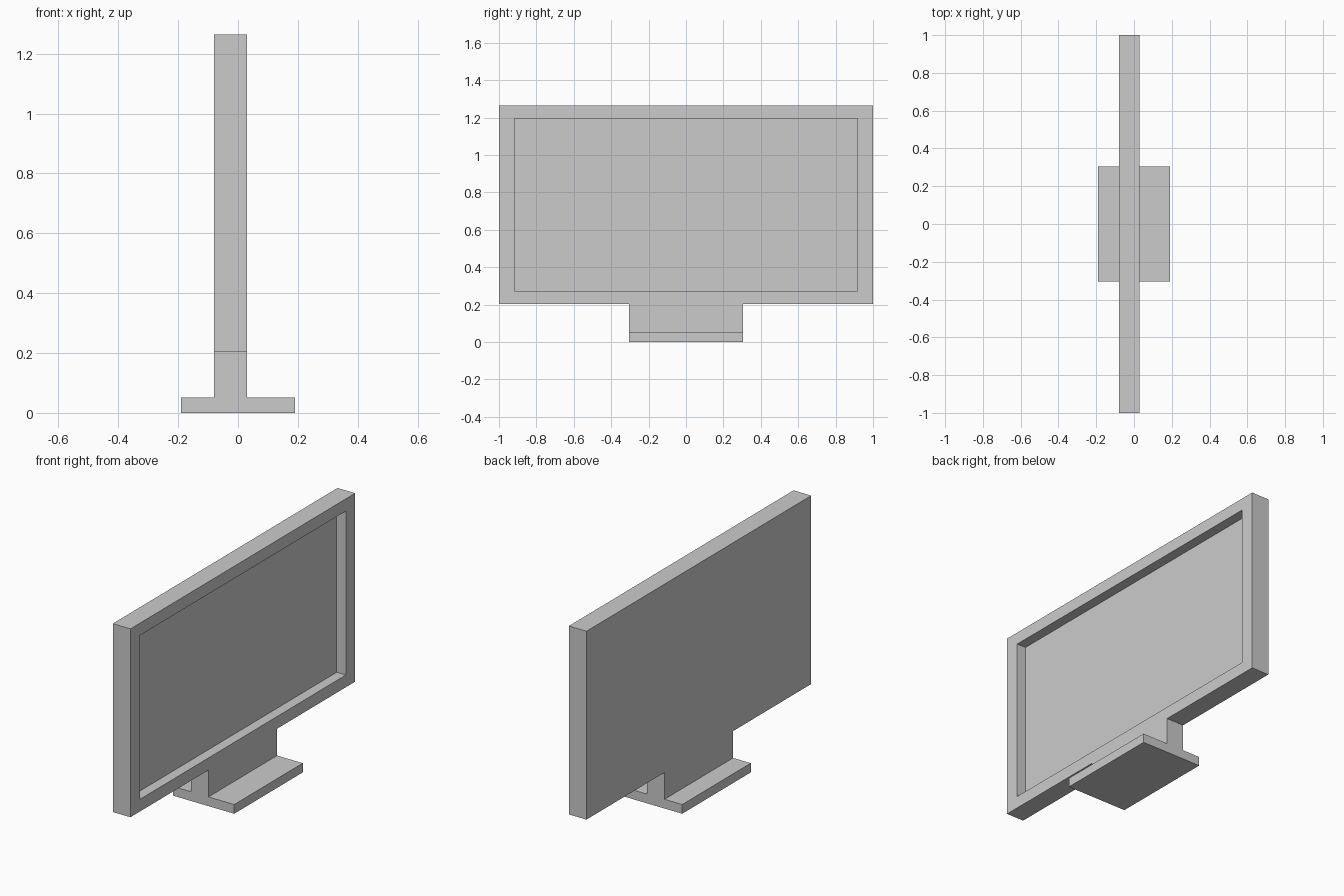
import bpy, bmesh
from mathutils import Vector

if "Cube" in bpy.data.objects:
    bpy.data.objects.remove(bpy.data.objects["Cube"])


def prism(name, points, direction):
    """Extrude a flat outline along a direction into a closed solid."""
    bm = bmesh.new()
    face = bm.faces.new([bm.verts.new(p) for p in points])
    new = bmesh.ops.extrude_face_region(bm, geom=[face], use_keep_orig=True)
    moved = [v for v in new["geom"] if isinstance(v, bmesh.types.BMVert)]
    bmesh.ops.translate(bm, verts=moved, vec=Vector(direction))
    bmesh.ops.recalc_face_normals(bm, faces=bm.faces)
    mesh = bpy.data.meshes.new(name)
    bm.to_mesh(mesh)
    bm.free()
    obj = bpy.data.objects.new(name, mesh)
    bpy.context.collection.objects.link(obj)
    return obj


def boolean(target, tool, operation):
    """Apply an exact boolean and discard the tool object."""
    mod = target.modifiers.new(operation.lower(), "BOOLEAN")
    mod.object, mod.operation, mod.solver = tool, operation, "EXACT"
    bpy.context.view_layer.objects.active = target
    bpy.ops.object.modifier_apply(modifier=mod.name)
    bpy.data.objects.remove(tool)


back, front = -0.08, 0.03             # screen casing thickness in x
half_w, bottom, top = 1.0, 0.203, 1.264
stand_w, foot_x, foot_h = 0.305, 0.19, 0.052
recess_w, recess_low, recess_high, depth = 0.917, 0.272, 1.195, 0.057

# Screen casing
screen = prism("screen", [(back, -half_w, bottom), (back, half_w, bottom),
                          (back, half_w, top), (back, -half_w, top)],
               (front - back, 0, 0))

# Recessed display area on the +x side
recess = prism("recess_cutter",
               [(front - depth, y, z) for y, z in
                ((-recess_w, recess_low), (recess_w, recess_low),
                 (recess_w, recess_high), (-recess_w, recess_high))],
               (0.2, 0, 0))
recess.hide_render = True
boolean(screen, recess, "DIFFERENCE")

# Stand: foot and neck as one inverted-T profile, joined to the casing
profile = [(-foot_x, 0), (foot_x, 0), (foot_x, foot_h), (front, foot_h),
           (front, bottom), (back, bottom), (back, foot_h), (-foot_x, foot_h)]
stand = prism("stand", [(x, -stand_w, z) for x, z in profile],
              (0, 2 * stand_w, 0))
boolean(screen, stand, "UNION")
screen.name = "screen_with_stand"
